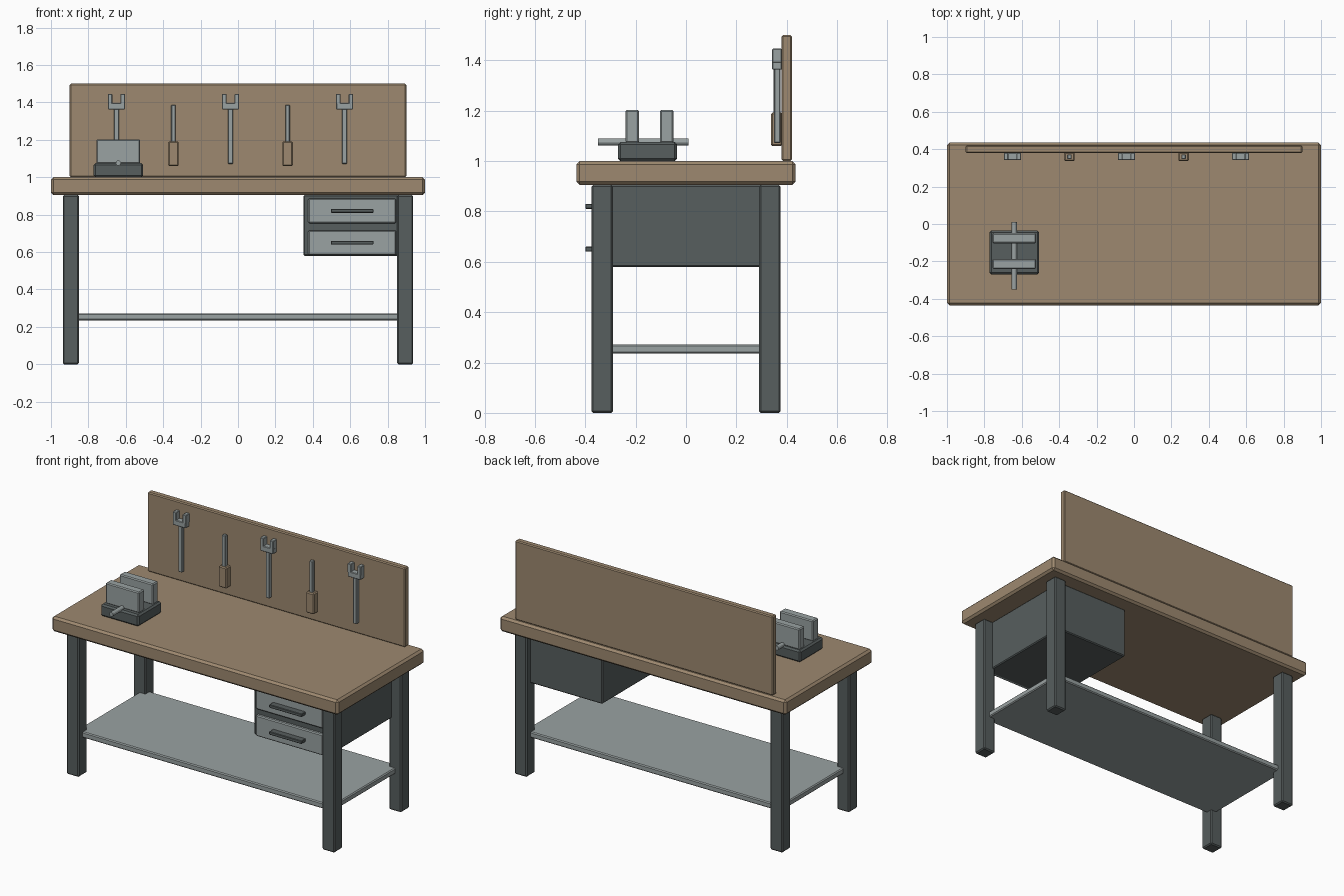
import bpy
import math

cube = bpy.data.objects.get("Cube")
if cube:
    bpy.data.objects.remove(cube, do_unlink=True)


def material(name, rgb):
    m = bpy.data.materials.new(name)
    m.use_nodes = True
    m.diffuse_color = (*rgb, 1)
    m.node_tree.nodes["Principled BSDF"].inputs["Base Color"].default_value = (*rgb, 1)
    return m


WOOD = material("wood", (0.34, 0.25, 0.16))
DARK = material("dark_steel", (0.095, 0.112, 0.112))
LIGHT = material("light_steel", (0.32, 0.36, 0.36))


def finish(name, mat, bevel):
    ob = bpy.context.object
    ob.name = name
    ob.data.materials.append(mat)
    if bevel:
        mod = ob.modifiers.new("soft_edges", "BEVEL")
        mod.width = bevel
        mod.segments = 1
    return ob


def box(name, x, y, z, mat, bevel=0.006):
    """Box from (low, high) ranges along each axis."""
    spans = (x, y, z)
    bpy.ops.mesh.primitive_cube_add(size=1, location=[(a + b) / 2 for a, b in spans])
    ob = bpy.context.object
    ob.scale = [b - a for a, b in spans]
    bpy.ops.object.transform_apply(location=False, rotation=False, scale=True)
    return finish(name, mat, bevel)


def around(c, half):
    return (c - half, c + half)


# Bench frame
box("tabletop", (-1, 1), (-0.435, 0.435), (0.905, 1), WOOD, 0.013)
for side, sx in (("left", 1), ("right", -1)):
    for end, sy in (("front", -1), ("back", 1)):
        box(f"{end}_{side}_leg", around(sx * 0.893, 0.043), around(sy * 0.333, 0.043),
            (0, 0.905), DARK, 0.007)
box("lower_shelf", around(0, 0.895), around(0, 0.335), (0.235, 0.272), LIGHT)

# Drawer cabinet
box("drawer_cabinet", (0.35, 0.87), (-0.34, 0.335), (0.58, 0.905), DARK)
for name, z in (("upper", 0.82), ("lower", 0.65)):
    box(f"{name}_drawer_front", (0.375, 0.845), (-0.36, -0.33), around(z, 0.066), LIGHT)
    box(f"{name}_drawer_handle", around(0.61, 0.114), (-0.4, -0.355),
        around(z, 0.01), DARK, 0.003)

# Back board
box("tool_board", around(0, 0.9), (0.38, 0.42), (1, 1.5), WOOD)

# Vise
VX = -0.64
box("vise_base", around(VX, 0.133), (-0.27, -0.035), (1, 1.075), DARK, 0.01)
for name, y in (("front", -0.213), ("back", -0.076)):
    box(f"{name}_vise_jaw", around(VX, 0.117), around(y, 0.027), (1.072, 1.203), LIGHT)
bpy.ops.mesh.primitive_cylinder_add(vertices=12, radius=0.014, depth=0.36,
                                    location=(VX, -0.17, 1.076),
                                    rotation=(math.pi / 2, 0, 0))
finish("vise_screw", LIGHT, 0)


# Hanging tools
def wrench(i, x):
    box(f"wrench_shaft_{i}", around(x, 0.013), (0.35, 0.375), (1.072, 1.37), LIGHT, 0.003)
    box(f"wrench_head_{i}", around(x, 0.045), (0.342, 0.38), (1.363, 1.397), LIGHT, 0.003)
    for s in (-1, 1):
        box(f"wrench_prong_{i}", around(x + s * 0.034, 0.012), (0.342, 0.38),
            (1.39, 1.446), LIGHT, 0.003)


def screwdriver(i, x):
    box(f"screwdriver_shaft_{i}", around(x, 0.012), (0.348, 0.372), (1.18, 1.387),
        LIGHT, 0.003)
    box(f"screwdriver_handle_{i}", around(x, 0.028), (0.337, 0.383), (1.06, 1.192), WOOD)


for i in range(5):
    (screwdriver if i % 2 else wrench)(i + 1, -0.65 + i * 0.305)
